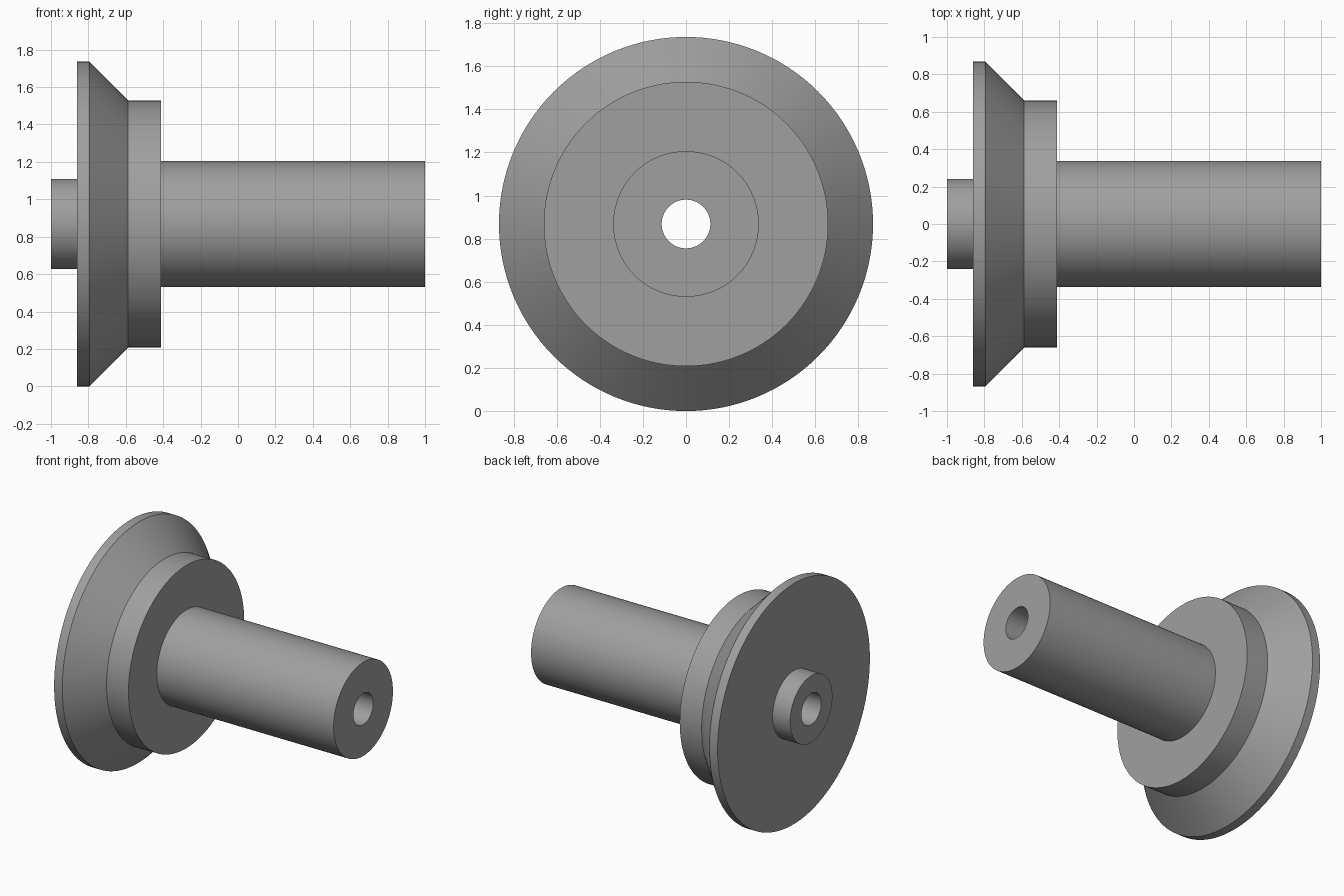
import bpy, bmesh, math

if "Cube" in bpy.data.objects:
    bpy.data.objects.remove(bpy.data.objects["Cube"])

SEGMENTS = 128
AXIS_Z = 0.868   # height of the turning axis
BORE = 0.113     # radius of the through hole

# Closed half-section as (x, radius): boss, flange, cone, hub, shaft, bore
PROFILE = [(-1.0, BORE), (-1.0, 0.241), (-0.86, 0.241), (-0.86, AXIS_Z),
           (-0.795, AXIS_Z), (-0.587, 0.66), (-0.412, 0.66), (-0.412, 0.338),
           (1.0, 0.338), (1.0, BORE)]


def lathe_x(name, profile, material):
    """Turn a closed profile around the x axis."""
    bm = bmesh.new()
    rings = []
    for x, r in profile:
        angles = [2 * math.pi * i / SEGMENTS for i in range(SEGMENTS)]
        rings.append([bm.verts.new((x, r * math.cos(a), r * math.sin(a))) for a in angles])
    for k, ring in enumerate(rings):
        following = rings[(k + 1) % len(rings)]
        for i in range(SEGMENTS):
            j = (i + 1) % SEGMENTS
            bm.faces.new((ring[i], ring[j], following[j], following[i]))
    bmesh.ops.recalc_face_normals(bm, faces=bm.faces)
    mesh = bpy.data.meshes.new(name)
    bm.to_mesh(mesh)
    bm.free()
    mesh.materials.append(material)
    obj = bpy.data.objects.new(name, mesh)
    bpy.context.collection.objects.link(obj)
    return obj


grey = bpy.data.materials.new("grey_metal")
grey.diffuse_color = (0.35, 0.35, 0.35, 1.0)
grey.use_nodes = True
grey.node_tree.nodes["Principled BSDF"].inputs["Base Color"].default_value = grey.diffuse_color

# Turned shaft with boss, bevelled flange and hub
shaft = lathe_x("flanged_shaft", PROFILE, grey)
shaft.location.z = AXIS_Z
bpy.context.view_layer.objects.active = shaft
shaft.select_set(True)
bpy.ops.object.shade_smooth_by_angle(angle=math.radians(30))
